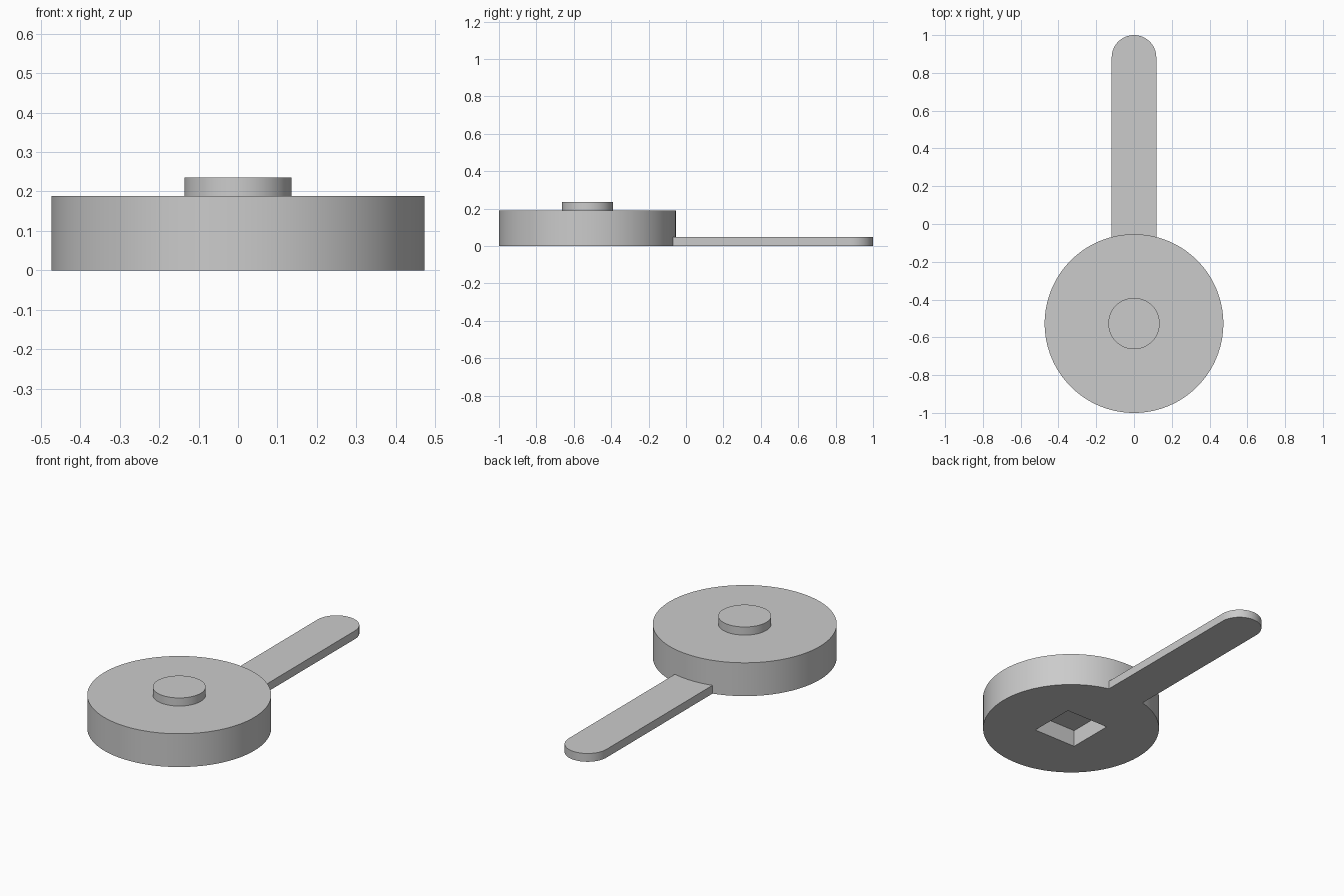
import bpy, bmesh, math

if "Cube" in bpy.data.objects:
    bpy.data.objects.remove(bpy.data.objects["Cube"])

CY = -0.527          # centre of the disc along y
R, H = 0.473, 0.189  # disc radius and height

grey = bpy.data.materials.new("grey")
grey.diffuse_color = (0.6, 0.6, 0.6, 1)
grey.use_nodes = True
grey.node_tree.nodes["Principled BSDF"].inputs["Base Color"].default_value = grey.diffuse_color


def prism(name, outline, z0, z1):
    """Extrude a counter-clockwise outline from z0 to z1."""
    bm = bmesh.new()
    face = bm.faces.new([bm.verts.new((x, y, z0)) for x, y in outline])
    top = bmesh.ops.extrude_face_region(bm, geom=[face])["geom"]
    bmesh.ops.translate(bm, vec=(0, 0, z1 - z0),
                        verts=[v for v in top if isinstance(v, bmesh.types.BMVert)])
    bmesh.ops.recalc_face_normals(bm, faces=bm.faces)
    mesh = bpy.data.meshes.new(name)
    bm.to_mesh(mesh)
    bm.free()
    mesh.materials.append(grey)
    obj = bpy.data.objects.new(name, mesh)
    bpy.context.collection.objects.link(obj)
    return obj


def arc(r, cy, a0, a1, n):
    return [(r * math.cos(a0 + (a1 - a0) * i / n), cy + r * math.sin(a0 + (a1 - a0) * i / n))
            for i in range(n + 1)]


def circle(r, n):
    return arc(r, CY, 0, 2 * math.pi, n)[:-1]


def boolean(obj, other, operation):
    mod = obj.modifiers.new(operation.lower(), 'BOOLEAN')
    mod.operation, mod.solver, mod.object = operation, 'EXACT', other
    bpy.context.view_layer.objects.active = obj
    bpy.ops.object.modifier_apply(modifier=mod.name)
    bpy.data.objects.remove(other, do_unlink=True)


# Round body with a flat, round-ended handle and a raised knob
body = prism("body", circle(R, 128), 0, H)
w = 0.118
handle = prism("handle", [(-w, CY + 0.3), (w, CY + 0.3)] + arc(w, 1 - w, 0, math.pi, 32), 0, 0.047)
boolean(body, handle, 'UNION')
knob = prism("knob", circle(0.136, 96), H - 0.03, 0.235)
boolean(body, knob, 'UNION')

# Square socket in the underside
s = 0.136
socket = prism("socket", [(-s, CY - s), (s, CY - s), (s, CY + s), (-s, CY + s)], -0.05, 0.097)
boolean(body, socket, 'DIFFERENCE')

# Smooth round walls, sharp edges
bpy.ops.object.select_all(action='DESELECT')
body.select_set(True)
bpy.context.view_layer.objects.active = body
bpy.ops.object.shade_smooth_by_angle(angle=math.radians(30))
